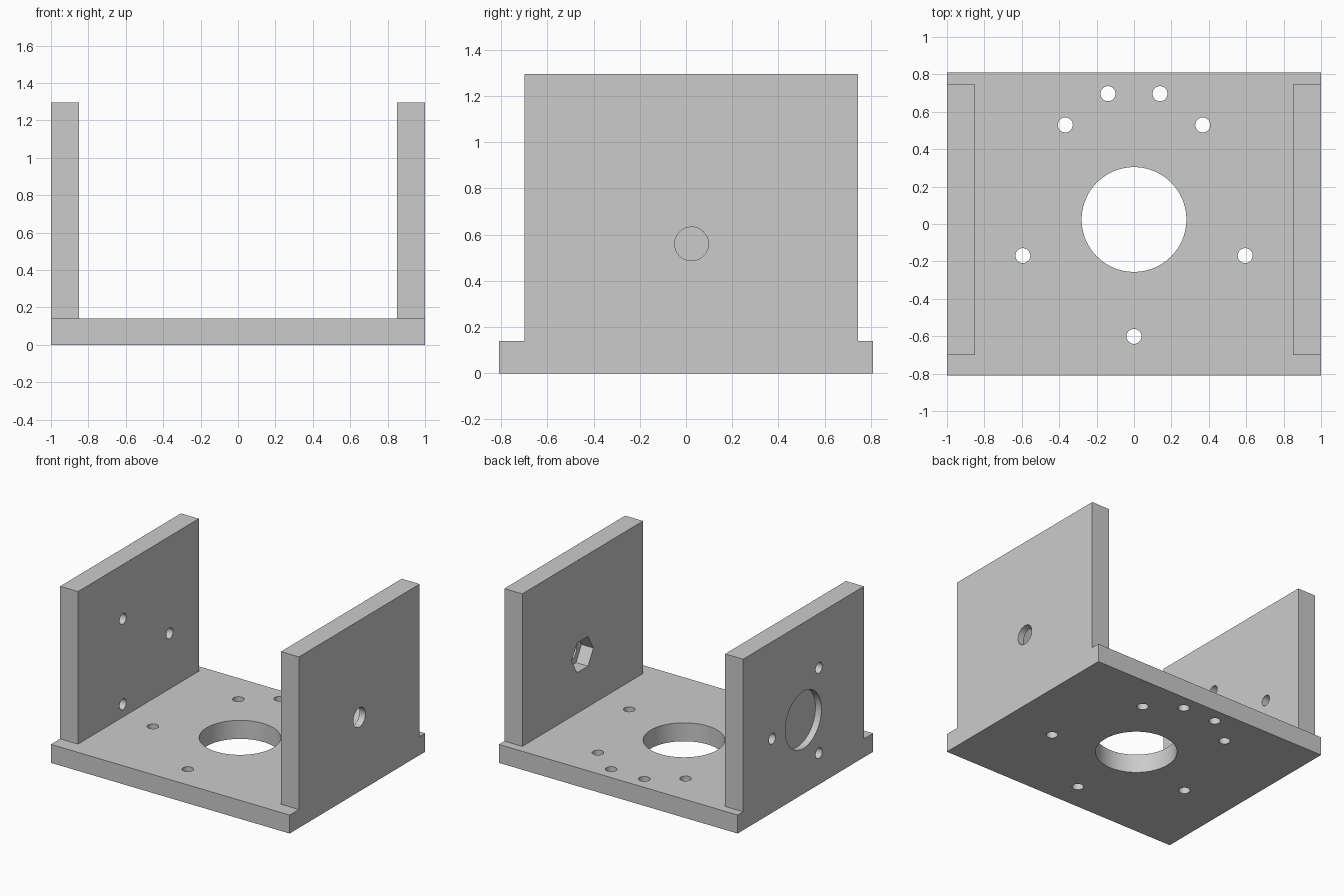
import bpy
import math
from mathutils import Matrix, Vector

default = bpy.data.objects.get("Cube")
if default:
    bpy.data.objects.remove(default, do_unlink=True)

grey = bpy.data.materials.new("plain grey")
grey.use_nodes = True
GREY = (0.6, 0.6, 0.6, 1)
grey.diffuse_color = GREY
grey.node_tree.nodes["Principled BSDF"].inputs["Base Color"].default_value = GREY

BASE_TOP, WALL_TOP = 0.14, 1.295
THICK = 0.15
WALL_FRONT, WALL_BACK = -0.7, 0.745
MID_Y, AXLE_Z = 0.024, 0.56
SCREW_R = 0.04


def box(name, low, high):
    low, high = Vector(low), Vector(high)
    bpy.ops.mesh.primitive_cube_add(size=1, location=(low + high) / 2)
    obj = bpy.context.object
    obj.name = name
    obj.scale = high - low
    bpy.ops.object.transform_apply(location=True, rotation=True, scale=True)
    obj.data.materials.append(grey)
    return obj


def cut(obj, axis, centre, radius, start, end, sides=48):
    """Remove a round or many-sided hole running along x or z."""
    place = list(centre)
    place.insert(0 if axis == "X" else 2, (start + end) / 2)
    bpy.ops.mesh.primitive_cylinder_add(vertices=sides, radius=radius, depth=abs(end - start))
    cutter = bpy.context.object
    cutter.hide_render = True
    turn = Matrix.Rotation(math.pi / 2, 4, "Y") if axis == "X" else Matrix()
    if sides == 6:  # points of the hexagon lie front and back
        turn = turn @ Matrix.Rotation(0, 4, "Z")
    cutter.data.transform(Matrix.Translation(place) @ turn)
    cutter.data.materials.append(grey)

    bpy.ops.object.select_all(action="DESELECT")
    bpy.context.view_layer.objects.active = obj
    obj.select_set(True)
    mod = obj.modifiers.new("hole", "BOOLEAN")
    mod.operation = "DIFFERENCE"
    mod.solver = "EXACT"
    mod.object = cutter
    bpy.ops.object.modifier_apply(modifier=mod.name)
    bpy.data.objects.remove(cutter, do_unlink=True)


def on_circle(centre, radius, degrees):
    a = math.radians(degrees)
    return centre[0] + radius * math.cos(a), centre[1] + radius * math.sin(a)


# Base plate: large centre opening, ring of five screw holes, extra pair at the back
base = box("base_plate", (-1, -0.81, 0), (1, 0.81, BASE_TOP))
cut(base, "Z", (0, MID_Y), 0.28, -0.1, 0.3, sides=96)
for i in range(5):
    cut(base, "Z", on_circle((0, MID_Y), 0.625, -90 + 72 * i), SCREW_R, -0.1, 0.3)
for side in (-1, 1):
    cut(base, "Z", (side * 0.139, 0.697), SCREW_R, -0.1, 0.3)

# Side walls
left = box("left_wall", (1 - THICK, WALL_FRONT, BASE_TOP), (1, WALL_BACK, WALL_TOP))
right = box("right_wall", (-1, WALL_FRONT, BASE_TOP), (THICK - 1, WALL_BACK, WALL_TOP))
axle = (MID_Y, AXLE_Z)

# Left wall: bolt hole with a hexagonal nut pocket on the inner face
cut(left, "X", axle, 0.073, 0.7, 1.1)
cut(left, "X", axle, 0.13, 0.7, 0.95, sides=6)

# Right wall: shallow round recess outside and three screw holes around it
cut(right, "X", axle, 0.216, -1.1, -0.95, sides=96)
for i in range(3):
    cut(right, "X", on_circle(axle, 0.373, 120 * i), SCREW_R, -1.1, -0.7)

# Smooth hole walls, keep hard edges
for obj in (base, left, right):
    bpy.ops.object.select_all(action="DESELECT")
    bpy.context.view_layer.objects.active = obj
    obj.select_set(True)
    bpy.ops.object.shade_smooth_by_angle(angle=math.radians(30))
